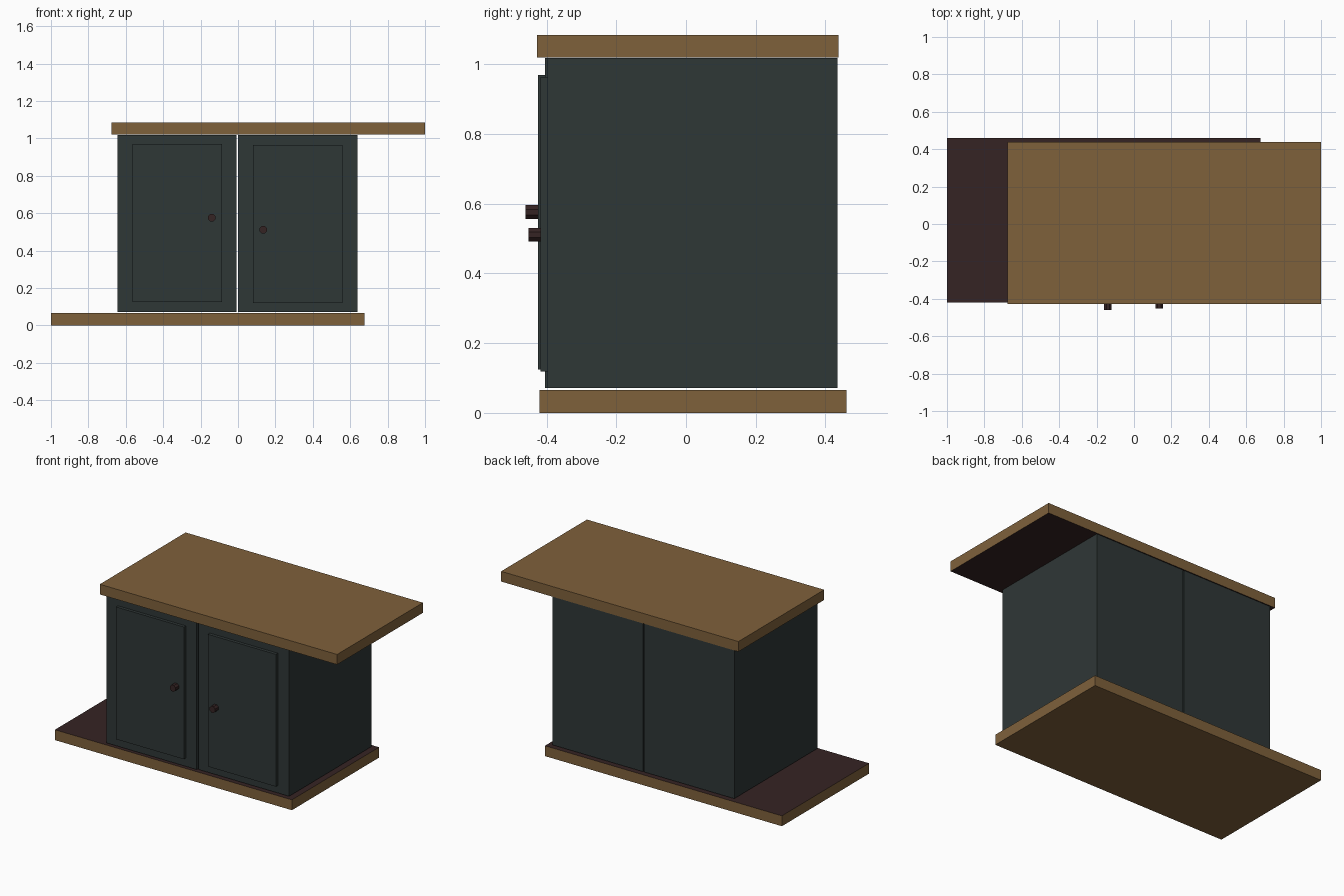
import bpy, bmesh, math
from mathutils import Matrix, Vector

if "Cube" in bpy.data.objects:
    bpy.data.objects.remove(bpy.data.objects["Cube"])


def material(name, rgb):
    m = bpy.data.materials.new(name)
    m.diffuse_color = (*rgb, 1)
    m.use_nodes = True
    m.node_tree.nodes["Principled BSDF"].inputs["Base Color"].default_value = m.diffuse_color
    return m


WOOD = material("brown wood", (0.212, 0.119, 0.044))
SLATE = material("dark slate paint", (0.028, 0.038, 0.037))
MAROON = material("dark maroon", (0.036, 0.017, 0.017))


def finish(name, bm, mats):
    mesh = bpy.data.meshes.new(name)
    bm.normal_update()
    bm.to_mesh(mesh)
    bm.free()
    for m in mats:
        mesh.materials.append(m)
    ob = bpy.data.objects.new(name, mesh)
    bpy.context.collection.objects.link(ob)
    return ob


def box(name, lo, hi, mats, inner_z=0):
    """Box from corner to corner; the face pointing along inner_z gets the second material."""
    lo, hi = Vector(lo), Vector(hi)
    bm = bmesh.new()
    bmesh.ops.create_cube(bm, size=1, matrix=Matrix.Translation((lo + hi) / 2)
                          @ Matrix.Diagonal((*(hi - lo), 1)))
    bm.normal_update()
    for f in bm.faces:
        if inner_z and f.normal.z * inner_z > 0.5:
            f.material_index = 1
    return finish(name, bm, mats)


def knob(name, x, z, y_front, y_back):
    """Eight-sided knob pointing at the front."""
    bm = bmesh.new()
    bmesh.ops.create_cone(bm, cap_ends=True, segments=8, radius1=0.0215, radius2=0.0215,
                          depth=y_back - y_front,
                          matrix=Matrix.Translation((x, (y_front + y_back) / 2, z))
                          @ Matrix.Rotation(math.pi / 2, 4, 'X')
                          @ Matrix.Rotation(math.pi / 8, 4, 'Z'))
    return finish(name, bm, [MAROON])


# Offset slabs, with maroon faces toward the cabinets
box("bottom_slab", (-1, -0.42, 0), (0.675, 0.46, 0.066), [WOOD, MAROON], 1)
box("top_slab", (-0.677, -0.428, 1.02), (1, 0.438, 1.085), [WOOD, MAROON], -1)

# Two cabinets with a thin gap between them, each with a raised door panel and knob
box("left_cabinet", (-0.645, -0.405, 0.071), (-0.008, 0.434, 1.018), [SLATE])
box("right_cabinet", (0.0, -0.398, 0.071), (0.64, 0.434, 1.018), [SLATE])
box("left_door_panel", (-0.565, -0.425, 0.124), (-0.085, -0.39, 0.969), [SLATE])
box("right_door_panel", (0.08, -0.418, 0.119), (0.56, -0.385, 0.964), [SLATE])
knob("left_knob", -0.14, 0.576, -0.46, -0.415)
knob("right_knob", 0.135, 0.511, -0.452, -0.41)
